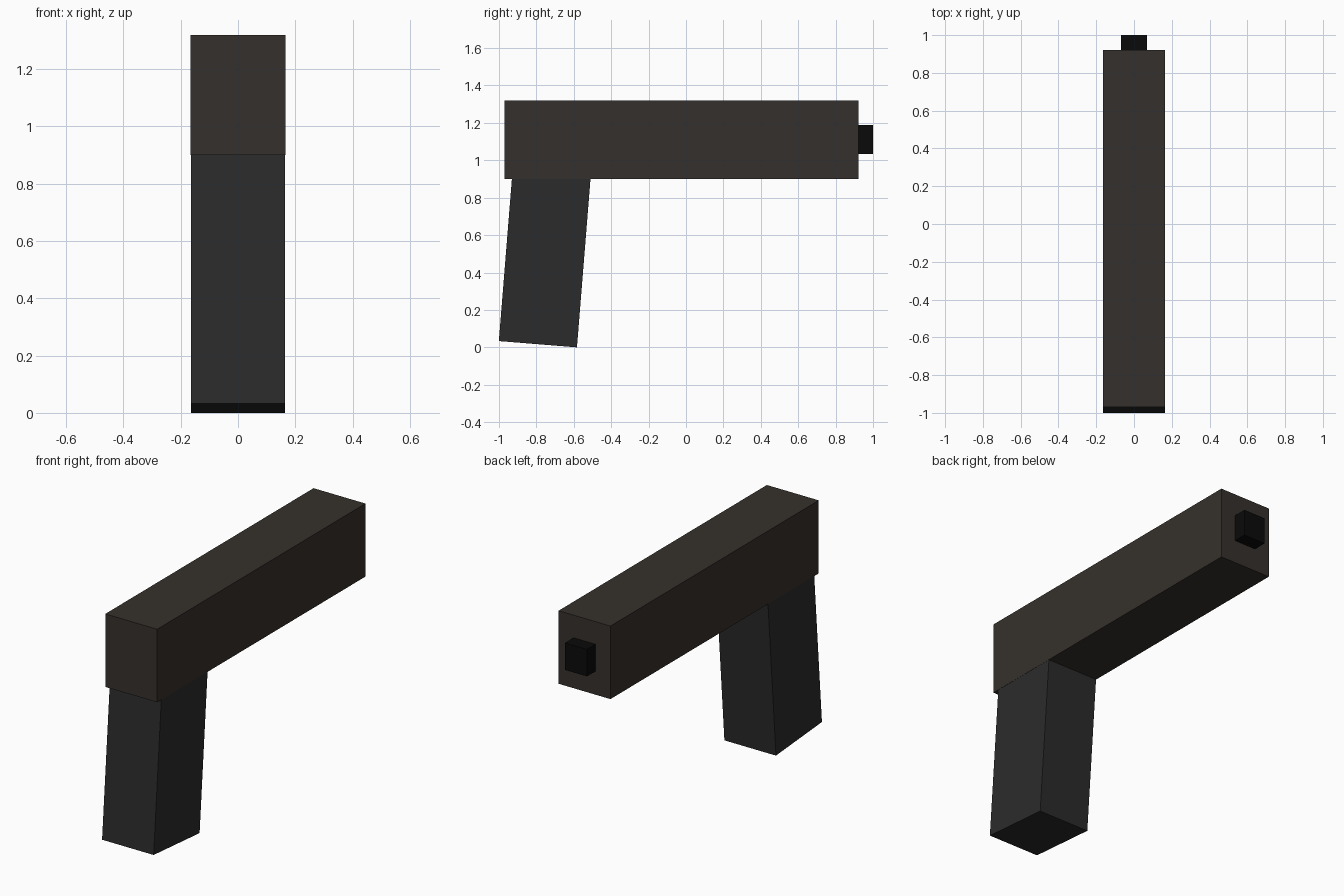
import bpy
from math import radians
from mathutils import Matrix, Vector

if "Cube" in bpy.data.objects:
    bpy.data.objects.remove(bpy.data.objects["Cube"])


def material(name, rgb):
    mat = bpy.data.materials.new(name)
    mat.diffuse_color = (*rgb, 1)
    mat.use_nodes = True
    mat.node_tree.nodes["Principled BSDF"].inputs["Base Color"].default_value = mat.diffuse_color
    return mat


def box(name, lo, hi, mat):
    """Axis-aligned box spanning two opposite corners."""
    lo, hi = Vector(lo), Vector(hi)
    bpy.ops.mesh.primitive_cube_add(size=1)
    ob = bpy.context.object
    ob.name = name
    ob.data.transform(Matrix.Translation((lo + hi) / 2)
                      @ Matrix.Diagonal((*(hi - lo), 1)))
    ob.data.materials.append(mat)
    return ob


body_mat = material("dark_brown_metal", (0.036, 0.030, 0.025))
grip_mat = material("dark_grey", (0.024, 0.024, 0.024))
muzzle_mat = material("black", (0.003, 0.003, 0.003))

# Long upper body
box("body", (-0.165, -0.97, 0.90), (0.165, 0.922, 1.32), body_mat)

# Short square muzzle at the far end
box("muzzle", (-0.07, 0.90, 1.035), (0.07, 1.0, 1.19), muzzle_mat)

# Handle, tilted about its lower inner edge and sunk slightly into the body
grip = box("grip", (-0.164, -0.419, 0), (0.164, 0, 0.96), grip_mat)
grip.location = (0, -0.583, 0)
grip.rotation_euler.x = radians(-4.6)
